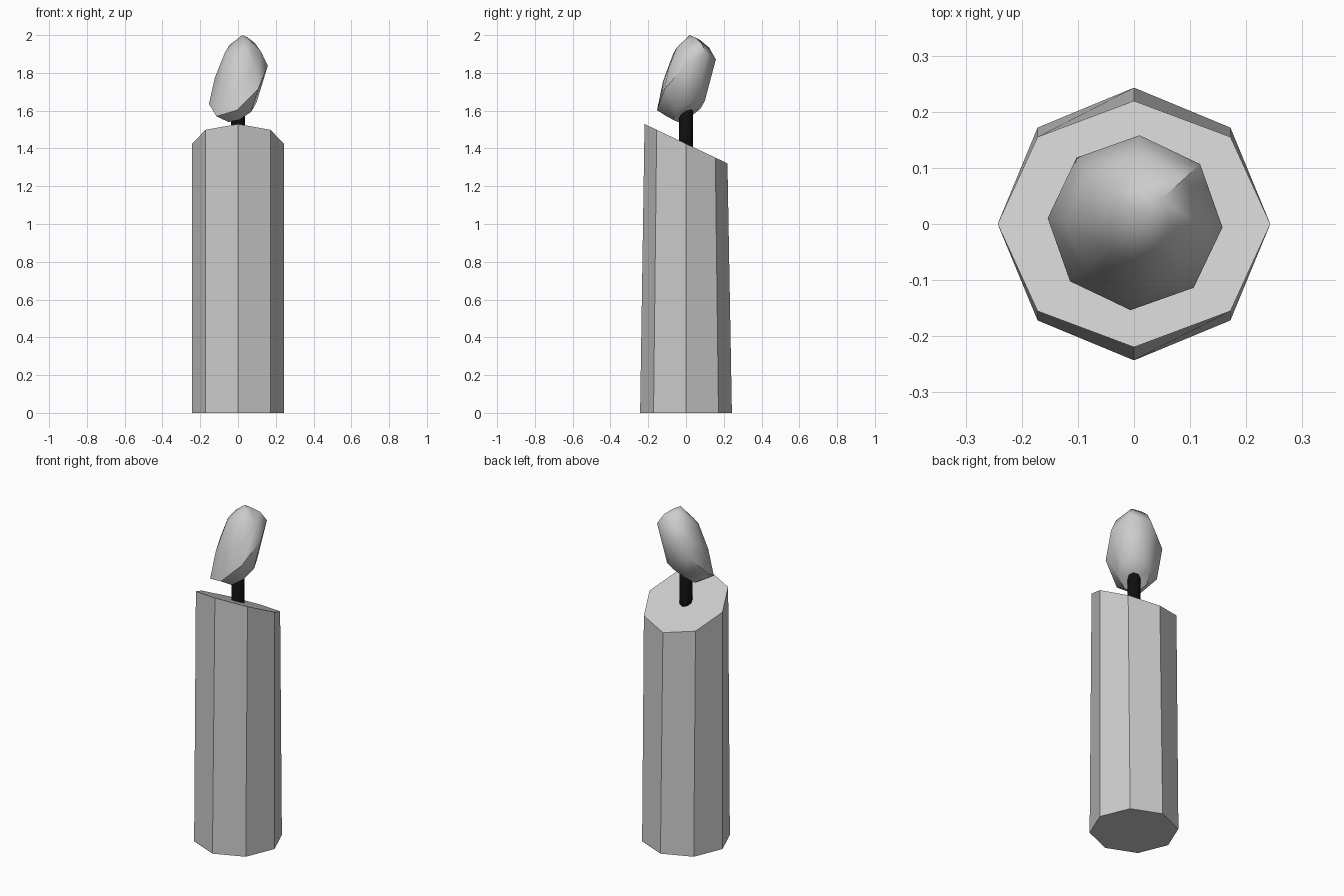
import bpy, math
from math import radians, cos, sin

if "Cube" in bpy.data.objects:
    bpy.data.objects.remove(bpy.data.objects["Cube"])

SIDES = 8


def ring(r, cx, cy, cz, sx=0.0, sy=0.0, turn=0.0, squash_y=1.0):
    """Octagonal ring lying on the plane z = cz + sx*dx + sy*dy."""
    pts = []
    for i in range(SIDES):
        a = 2 * math.pi * i / SIDES + turn
        dx, dy = r * cos(a), r * sin(a) * squash_y
        pts.append((cx + dx, cy + dy, cz + sx * dx + sy * dy))
    return pts


def loft(name, rings, bottom=None, top=None, smooth=None):
    """Skin stacked rings; ends close to a pole point or with a flat cap."""
    verts = [p for r in rings for p in r]
    n, last = SIDES, (len(rings) - 1) * SIDES
    faces = [(k * n + i, k * n + (i + 1) % n, (k + 1) * n + (i + 1) % n, (k + 1) * n + i)
             for k in range(len(rings) - 1) for i in range(n)]
    if bottom:
        verts.append(bottom)
        faces += [((i + 1) % n, i, len(verts) - 1) for i in range(n)]
    else:
        faces.append(tuple(reversed(range(n))))
    if top:
        verts.append(top)
        faces += [(last + i, last + (i + 1) % n, len(verts) - 1) for i in range(n)]
    else:
        faces.append(tuple(range(last, last + n)))
    mesh = bpy.data.meshes.new(name)
    mesh.from_pydata(verts, [], faces)
    obj = bpy.data.objects.new(name, mesh)
    bpy.context.collection.objects.link(obj)
    if smooth:
        bpy.ops.object.select_all(action='DESELECT')
        obj.select_set(True)
        bpy.context.view_layer.objects.active = obj
        bpy.ops.object.shade_smooth_by_angle(angle=radians(smooth))
    return obj


# Wax body: octagonal prism whose top ring is tilted towards the back
tilt = radians(25.4)
loft("candle_body", [
    ring(0.243, 0, 0, 0),
    ring(0.243, 0, 0, 1.425, sy=-math.tan(tilt), squash_y=cos(tilt)),
])

# Black wick with a chamfered tip
wick = loft("wick", [ring(r, 0, 0, z) for r, z in
                     ((0.036, 1.38), (0.036, 1.622), (0.024, 1.642))], smooth=40)
black = bpy.data.materials.new("black")
black.diffuse_color = (0.005, 0.005, 0.005, 1)
black.use_nodes = True
black.node_tree.nodes["Principled BSDF"].inputs["Base Color"].default_value = black.diffuse_color
wick.data.materials.append(black)

# Flame: bud of tilted rings leaning along a diagonal
lean = radians(50)
ux, uy = cos(lean), sin(lean)
flame_profile = [  # radius, shift along lean, height, slope
    (0.085, 0.02, 1.603, 0.75),
    (0.156, 0.003, 1.737, 1.08),
    (0.122, 0.0, 1.845, 0.92),
    (0.068, 0.0, 1.94, 0.72),
]
loft("flame",
     [ring(r, s * ux, s * uy, z, k * ux, k * uy, radians(-3)) for r, s, z, k in flame_profile],
     bottom=(0.01, 0.015, 1.59), top=(0.022, 0.02, 2.0), smooth=50)
